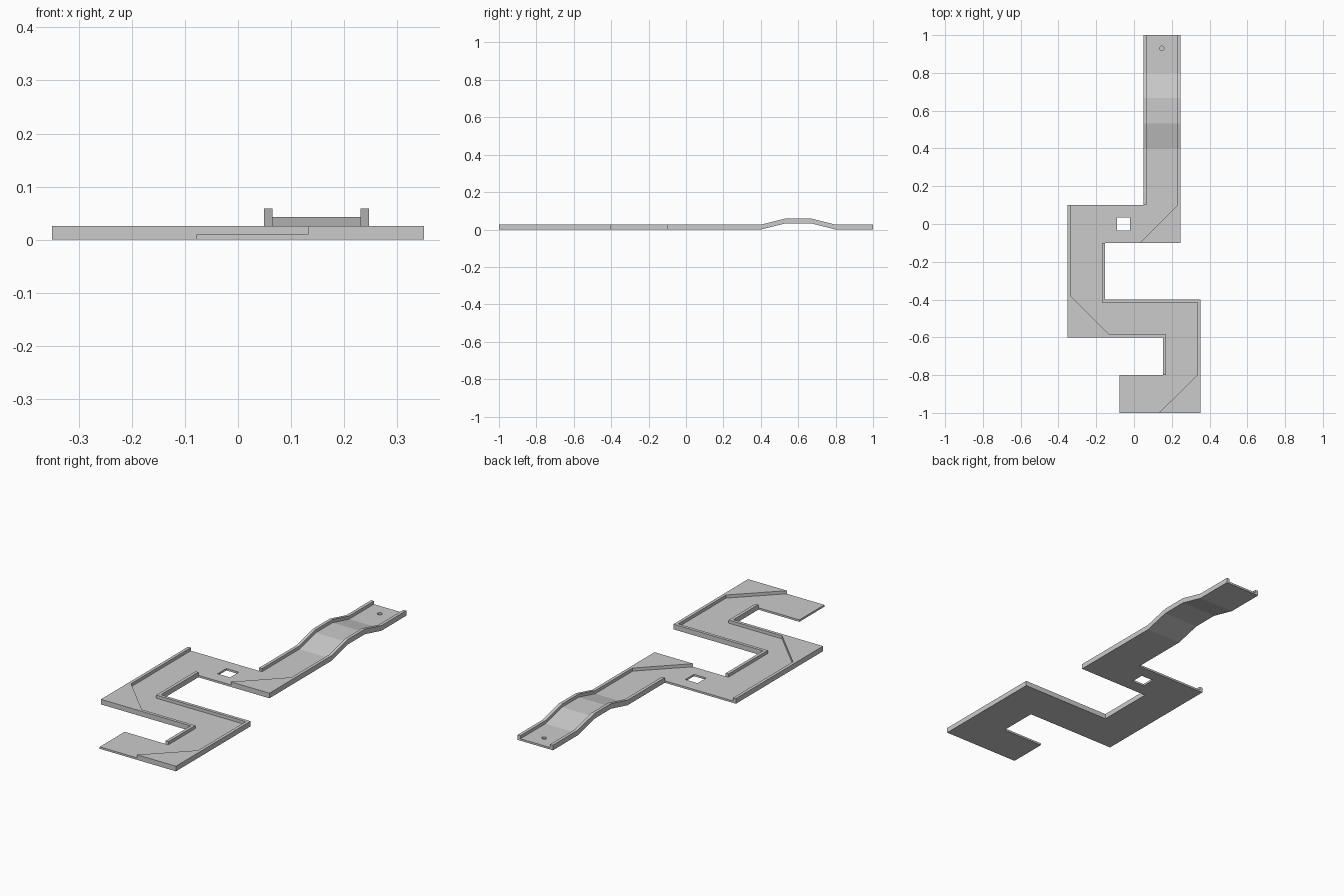
import bpy, bmesh

if "Cube" in bpy.data.objects:
    bpy.data.objects.remove(bpy.data.objects["Cube"])

FLOOR, TOP, RAIL = 0.010, 0.026, 0.016   # floor height, rail height, rail width
RISE = 0.033                             # height of the hump


def make_object(name, bm):
    bmesh.ops.recalc_face_normals(bm, faces=bm.faces[:])
    mesh = bpy.data.meshes.new(name)
    bm.to_mesh(mesh)
    bm.free()
    obj = bpy.data.objects.new(name, mesh)
    bpy.context.collection.objects.link(obj)
    return obj


def slab(name, outline, z0, z1):
    """Extrude a plan outline from z0 to z1."""
    bm = bmesh.new()
    face = bm.faces.new([bm.verts.new((x, y, z0)) for x, y in outline])
    new = bmesh.ops.extrude_face_region(bm, geom=[face])["geom"]
    moved = [v for v in new if isinstance(v, bmesh.types.BMVert)]
    bmesh.ops.translate(bm, verts=moved, vec=(0, 0, z1 - z0))
    return make_object(name, bm)


def sweep(name, section, stations):
    """Sweep an XZ section along y; each station is (y, lift)."""
    bm = bmesh.new()
    rings = [[bm.verts.new((x, y, z + lift)) for x, z in section]
             for y, lift in stations]
    n = len(section)
    for a, b in zip(rings, rings[1:]):
        for i in range(n):
            j = (i + 1) % n
            bm.faces.new((a[i], a[j], b[j], b[i]))
    bm.faces.new(rings[0])
    bm.faces.new(rings[-1])
    return make_object(name, bm)


def cut(target, cutter):
    mod = target.modifiers.new("cut", 'BOOLEAN')
    mod.operation, mod.solver, mod.object = 'DIFFERENCE', 'EXACT', cutter
    bpy.context.view_layer.objects.active = target
    bpy.ops.object.modifier_apply(modifier=mod.name)
    bpy.data.objects.remove(cutter)


# Winding floor with a square opening
floor = slab("winding_floor", [
    (-0.351, 0.1), (-0.351, -0.6), (0.153, -0.6), (0.153, -0.8),
    (-0.078, -0.8), (-0.078, -1.0), (0.351, -1.0), (0.351, -0.4),
    (-0.153, -0.4), (-0.153, -0.1), (0.247, -0.1), (0.247, 0.1)], 0, FLOOR)
cut(floor, slab("opening_cutter", [
    (-0.09, -0.035), (-0.02, -0.035), (-0.02, 0.035), (-0.09, 0.035)], -0.05, 0.05))

# Rails, with filled diagonal bank corners
slab("left_rail", [
    (-0.351, 0.1), (-0.351, -0.6), (0.153, -0.6), (0.153, -0.8),
    (0.153 + RAIL, -0.8), (0.153 + RAIL, -0.6 + RAIL), (-0.132, -0.6 + RAIL),
    (-0.351 + RAIL, -0.381), (-0.351 + RAIL, 0.1)], FLOOR, TOP)
slab("right_rail", [
    (-0.153, -0.1), (-0.153 - RAIL, -0.1), (-0.153 - RAIL, -0.4 - RAIL),
    (0.351 - RAIL, -0.4 - RAIL), (0.351 - RAIL, -0.8), (0.132, -1.0),
    (0.351, -1.0), (0.351, -0.4), (-0.153, -0.4)], FLOOR, TOP)
slab("bank_corner", [
    (0.03, -0.1), (0.247, -0.1), (0.247, 0.1), (0.247 - RAIL, 0.1)], FLOOR, TOP)

# Straight lane with its hump and side rails
left, right = 0.049, 0.247
lane = sweep("hump_lane", [
    (left, 0), (right, 0), (right, TOP), (right - RAIL, TOP),
    (right - RAIL, FLOOR), (left + RAIL, FLOOR), (left + RAIL, TOP), (left, TOP)],
    [(0.1, 0), (0.4, 0), (0.533, RISE), (0.667, RISE), (0.8, 0), (1.0, 0)])

# Shallow cup at the far end
bpy.ops.mesh.primitive_cylinder_add(vertices=12, radius=0.012, depth=0.048,
                                    location=(0.147, 0.93, 0.026))
cut(lane, bpy.context.object)
